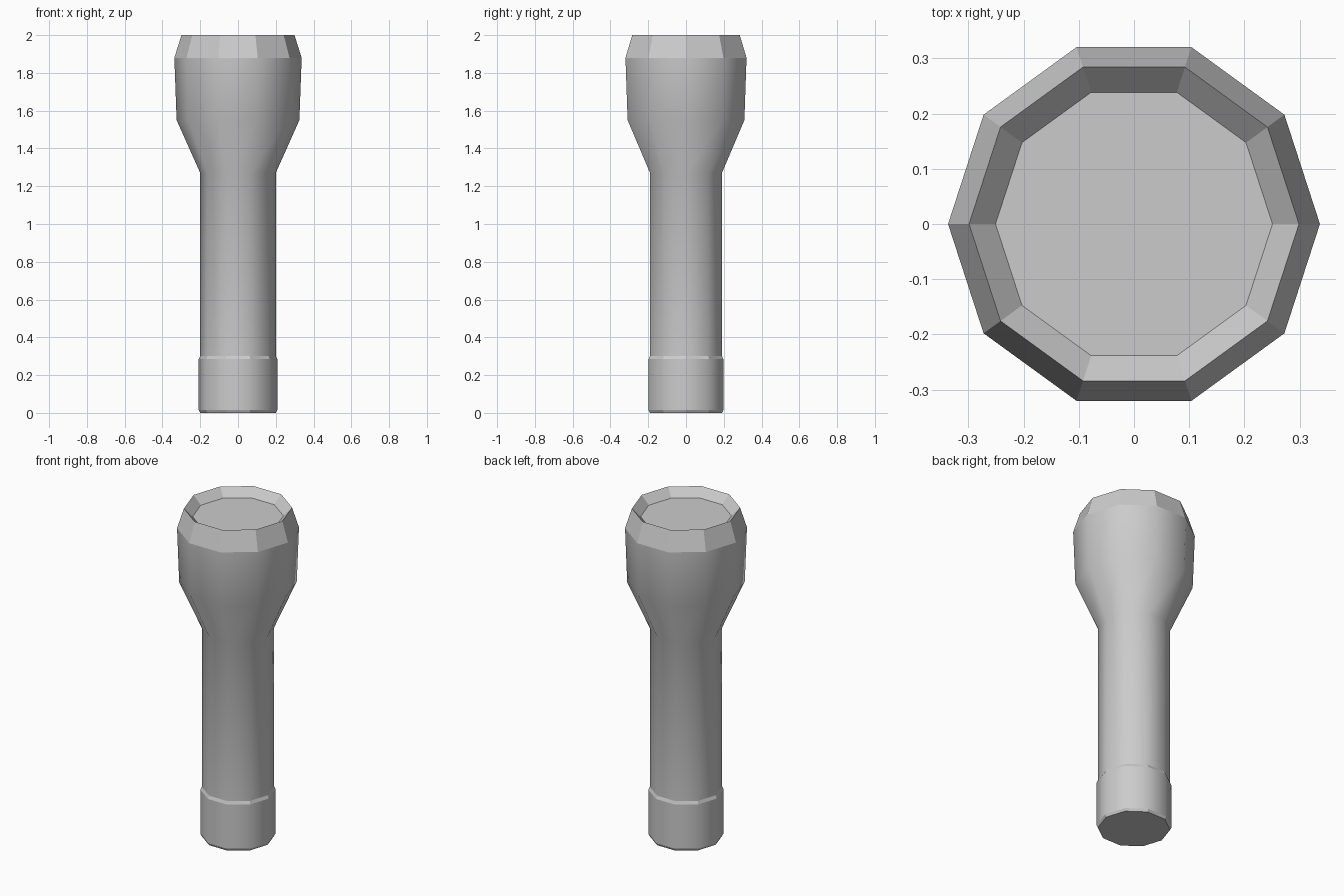
import bpy, bmesh
from math import cos, sin, tau

if "Cube" in bpy.data.objects:
    bpy.data.objects.remove(bpy.data.objects["Cube"])

SIDES = 10


def lathe(name, profile, smooth_bands=(), cap_start=False, cap_end=False):
    """Spin a (radius, z) profile into a ten-sided shell; listed bands are smooth."""
    bm = bmesh.new()
    rings = [[bm.verts.new((r * cos(tau * i / SIDES), r * sin(tau * i / SIDES), z))
              for i in range(SIDES)] for r, z in profile]
    for b, (low, high) in enumerate(zip(rings, rings[1:])):
        for i in range(SIDES):
            j = (i + 1) % SIDES
            face = bm.faces.new((low[i], low[j], high[j], high[i]))
            face.smooth = b in smooth_bands
    if cap_start:
        bm.faces.new(rings[0][::-1])
    if cap_end:
        bm.faces.new(rings[-1])
    mesh = bpy.data.meshes.new(name)
    bm.to_mesh(mesh)
    bm.free()
    obj = bpy.data.objects.new(name, mesh)
    bpy.context.collection.objects.link(obj)
    return obj


# Tail cap with small bevels at both ends
lathe("tail_cap", [(0.20, 0), (0.208, 0.015), (0.208, 0.284), (0.20, 0.302)],
      smooth_bands=(1,), cap_start=True)

# Barrel flaring into the lamp head
lathe("barrel_and_head", [(0.20, 0.302), (0.20, 1.27), (0.325, 1.55), (0.337, 1.88)],
      smooth_bands=(0, 1, 2))

# Faceted bezel, sloping inwards to the recessed lens
lathe("bezel_and_lens", [(0.337, 1.88), (0.299, 2.0), (0.251, 1.95)], cap_end=True)
